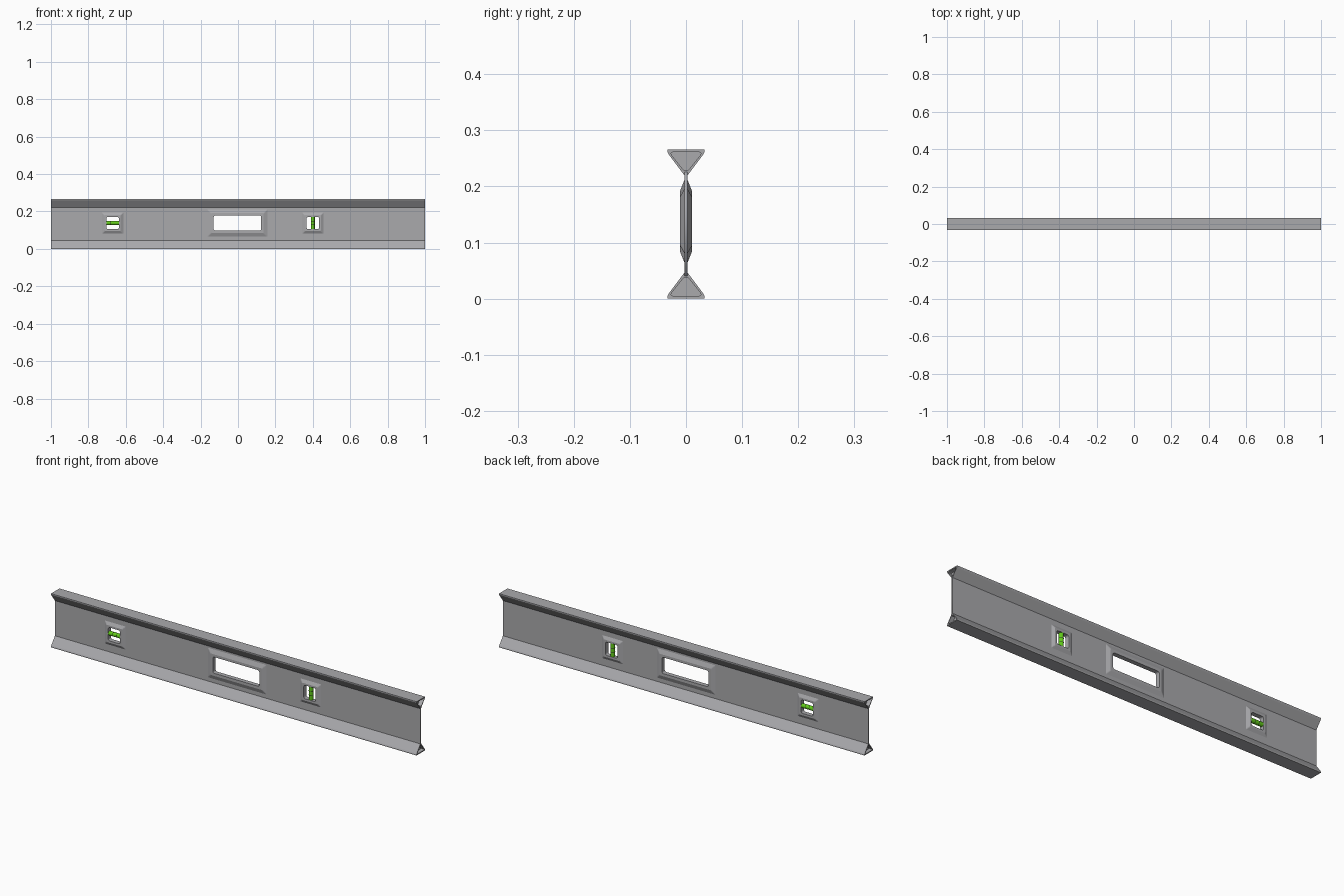
import bpy, bmesh, math

if "Cube" in bpy.data.objects:
    bpy.data.objects.remove(bpy.data.objects["Cube"])

H = 0.266      # overall height
WEB = 0.003    # half thickness of the web
ZC = H / 2


def material(name, rgb):
    m = bpy.data.materials.new(name)
    m.diffuse_color = (*rgb, 1)
    m.use_nodes = True
    m.node_tree.nodes["Principled BSDF"].inputs["Base Color"].default_value = m.diffuse_color
    return m


METAL = material("grey metal", (0.40, 0.40, 0.415))
GREEN = material("green fluid", (0.12, 0.60, 0.01))
BLACK = material("black marking", (0.02, 0.02, 0.02))


def finish(name, bm, mat, smooth=False):
    bmesh.ops.recalc_face_normals(bm, faces=bm.faces)
    me = bpy.data.meshes.new(name)
    bm.to_mesh(me)
    bm.free()
    me.materials.append(mat)
    ob = bpy.data.objects.new(name, me)
    bpy.context.collection.objects.link(ob)
    if smooth:
        bpy.ops.object.select_all(action='DESELECT')
        ob.select_set(True)
        bpy.context.view_layer.objects.active = ob
        bpy.ops.object.shade_smooth_by_angle(angle=math.radians(35))
    return ob


def rounded(cx, cz, hw, hh, r, n=3):
    """Rounded rectangle outline in x, z."""
    pts = []
    for k, (sx, sz) in enumerate(((1, 1), (-1, 1), (-1, -1), (1, -1))):
        for i in range(n + 1):
            a = math.pi / 2 * (k + i / n)
            pts.append((cx + sx * (hw - r) + r * math.cos(a),
                        cz + sz * (hh - r) + r * math.sin(a)))
    return pts


def loft(bm, rings, closed=False):
    """Join equal point rings into a skin."""
    loops = [[bm.verts.new(p) for p in r] for r in rings]
    pairs = list(zip(loops, loops[1:])) + ([(loops[-1], loops[0])] if closed else [])
    for a, b in pairs:
        for i in range(len(a)):
            j = (i + 1) % len(a)
            bm.faces.new((a[i], a[j], b[j], b[i]))
    return loops


# windows: name, centre x, hole half width and height, border width, corner radius
WINDOWS = [("handle", -0.003, 0.127, 0.040, 0.033, 0.008),
           ("level_vial", -0.67, 0.033, 0.033, 0.024, 0.009),
           ("plumb_vial", 0.40, 0.033, 0.033, 0.024, 0.009)]
WZ = 0.138

# web plate: filled outline with window holes
cu = bpy.data.curves.new("web_outline", 'CURVE')
cu.dimensions = '2D'
cu.fill_mode = 'BOTH'
cu.extrude = WEB
outlines = [[(-1, 0.04), (1, 0.04), (1, H - 0.04), (-1, H - 0.04)]]
outlines += [rounded(x, WZ, w, h, r) for _, x, w, h, b, r in WINDOWS]
for pts in outlines:
    sp = cu.splines.new('POLY')
    sp.points.add(len(pts) - 1)
    for p, (x, z) in zip(sp.points, pts):
        p.co = (x, z, 0, 1)
    sp.use_cyclic_u = True
cu.materials.append(METAL)
web = bpy.data.objects.new("web", cu)
web.rotation_euler.x = math.pi / 2
bpy.context.collection.objects.link(web)

# triangular rails along both edges, with sunken ends
PROFILE = [(0.033, 0), (0.033, 0.005), (0.030, 0.010), (WEB, 0.046),
           (-WEB, 0.046), (-0.030, 0.010), (-0.033, 0.005), (-0.033, 0)]
RECESS = [(0.024, 0.005), (0.027, 0.007), (0.025, 0.011), (0.004, 0.037),
          (-0.004, 0.037), (-0.025, 0.011), (-0.027, 0.007), (-0.024, 0.005)]
for name, flip in (("bottom_rail", False), ("top_rail", True)):
    bm = bmesh.new()

    def ring(x, prof):
        return [(x, y, H - z if flip else z) for y, z in prof]

    deep = 0.98
    loops = loft(bm, [ring(-deep, RECESS), ring(-1, RECESS), ring(-1, PROFILE),
                      ring(1, PROFILE), ring(1, RECESS), ring(deep, RECESS)])
    bm.faces.new(loops[0])
    bm.faces.new(loops[-1])
    finish(name, bm, METAL)

# raised bevelled frames on both sides of the windows
for name, x, w, h, b, r in WINDOWS:
    def frame_ring(y, grow):
        return [(px, y, pz) for px, pz in
                rounded(x, WZ, w + grow, h + grow, r if grow == 0 else 0.004)]

    bm = bmesh.new()
    half = [(WEB, b), (0.011, b * 0.4), (0.011, 0)]
    loft(bm, [frame_ring(-y, g) for y, g in half] +
         [frame_ring(y, g) for y, g in reversed(half)], closed=True)
    finish(name + "_frame", bm, METAL)


# glass tubes with two marking rings
def tube(name, x, axis, radius, length, offset, mat):
    bm = bmesh.new()
    bmesh.ops.create_cone(bm, cap_ends=True, segments=20, radius1=radius,
                          radius2=radius, depth=length)
    ob = finish(name, bm, mat, True)
    ob.location = (x, 0, WZ)
    if axis == 'X':
        ob.rotation_euler.y = math.pi / 2
        ob.location.x += offset
    else:
        ob.location.z += offset


for name, x, axis in (("level_vial", -0.67, 'X'), ("plumb_vial", 0.40, 'Z')):
    tube(name, x, axis, 0.0105, 0.070, 0, GREEN)
    for i, s in enumerate((-1, 1)):
        tube(f"{name}_mark_{i}", x, axis, 0.0108, 0.002, s * 0.010, BLACK)
